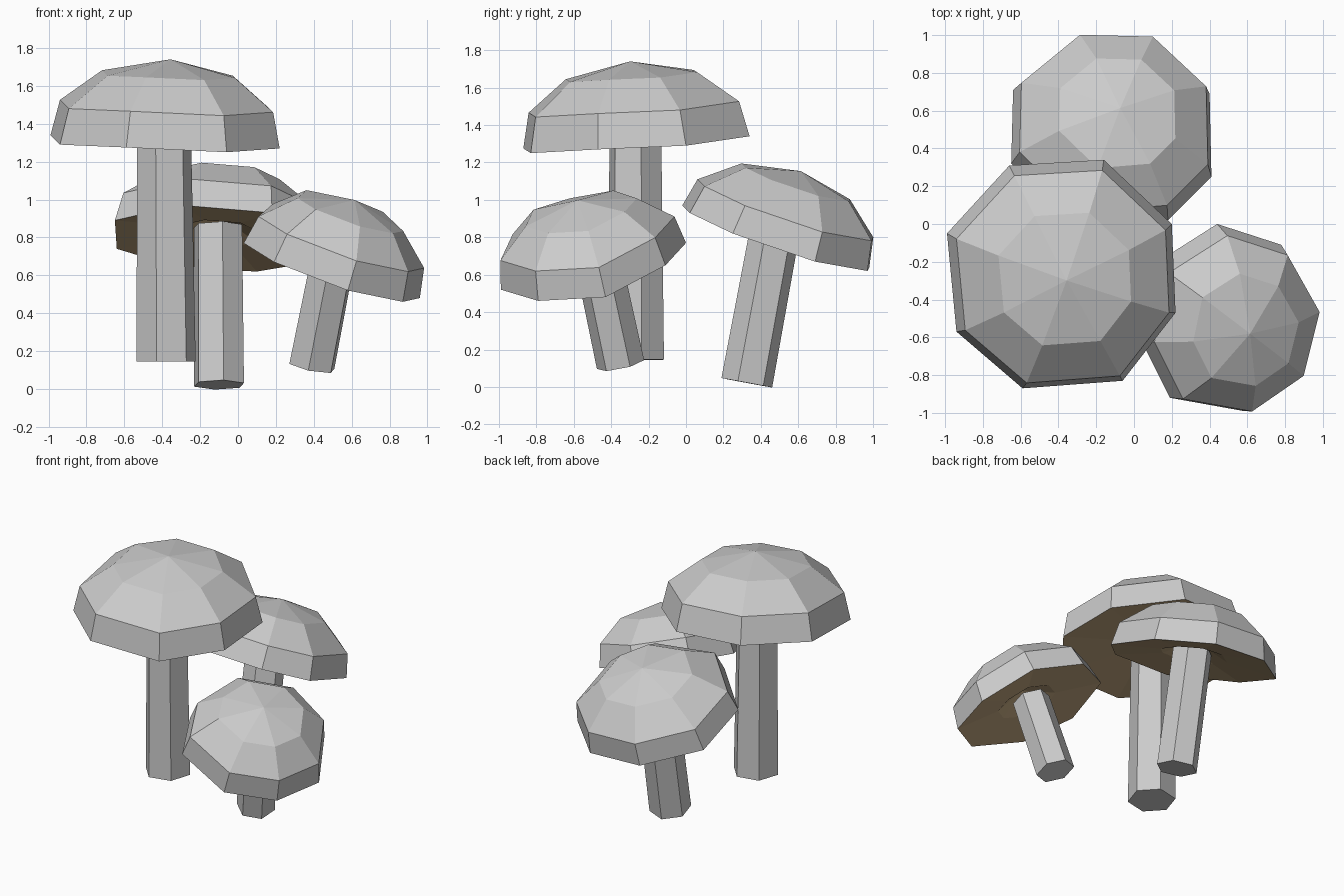
import bpy
import bmesh
import math
from mathutils import Vector, Matrix
from mathutils.geometry import normal

if "Cube" in bpy.data.objects:
    bpy.data.objects.remove(bpy.data.objects["Cube"])

gill_mat = bpy.data.materials.new("gill_brown")
gill_mat.diffuse_color = (0.50, 0.36, 0.20, 1)
gill_mat.use_nodes = True
gill_mat.node_tree.nodes["Principled BSDF"].inputs["Base Color"].default_value = gill_mat.diffuse_color


def finish(bm, name, mat=None):
    me = bpy.data.meshes.new(name)
    bm.to_mesh(me)
    bm.free()
    ob = bpy.data.objects.new(name, me)
    bpy.context.collection.objects.link(ob)
    if mat:
        me.materials.append(mat)


def shell(name, rim, levels, tip, flip=False, mat=None):
    """Rings scaled from the rim and lifted along its normal, closed by a tip."""
    pts = [Vector(p) for p in rim]
    mid = sum(pts, Vector()) / len(pts)
    n = normal(pts)
    if n.z < 0:
        n = -n
    bm = bmesh.new()
    rings = [[bm.verts.new(mid + (p - mid) * s + n * h) for p in pts]
             for s, h in [(1, 0)] + levels]
    top = bm.verts.new(mid + n * tip)
    k = len(pts)
    for lo, hi in zip(rings, rings[1:]):
        for i in range(k):
            j = (i + 1) % k
            bm.faces.new((lo[i], lo[j], hi[j], hi[i]))
    for i in range(k):
        bm.faces.new((rings[-1][i], rings[-1][(i + 1) % k], top))
    if flip:
        bmesh.ops.reverse_faces(bm, faces=bm.faces[:])
    bmesh.ops.triangulate(bm, faces=[f for f in bm.faces if len(f.verts) == 4])
    finish(bm, name, mat)


def stem(name, base, top, r_base, r_top, turn):
    """Six-sided leaning stem."""
    a, b = Vector(base), Vector(top)
    d = b - a
    rot = d.to_track_quat('Z', 'Y').to_matrix().to_4x4()
    bm = bmesh.new()
    bmesh.ops.create_cone(
        bm, cap_ends=True, segments=6, radius1=r_base, radius2=r_top, depth=d.length,
        matrix=Matrix.Translation((a + b) / 2) @ rot @ Matrix.Rotation(math.radians(turn), 4, 'Z'))
    finish(bm, name)


def mushroom(prefix, rim, wall, shoulder, tip, stem_args):
    shell(prefix + "_cap", rim, [wall, shoulder], tip)
    shell(prefix + "_gills", rim, [(0.40, 0.035)], 0.13, True, gill_mat)
    stem(prefix + "_stem", *stem_args)


# Tall mushroom, front left
mushroom("tall",
         [(-0.94, -0.57, 1.29), (-0.59, -0.87, 1.275), (-0.06, -0.83, 1.25),
          (0.22, -0.47, 1.27), (0.20, 0.00, 1.29), (-0.16, 0.34, 1.34),
          (-0.66, 0.31, 1.36), (-0.99, -0.05, 1.34)],
         (0.93, 0.19), (0.58, 0.36), 0.44,
         ((-0.38, -0.27, 0.145), (-0.39, -0.27, 1.36), 0.16, 0.145, 12))

# Small mushroom, front right
mushroom("small",
         [(0.19, -0.92, 0.67), (0.58, -0.99, 0.52), (0.87, -0.79, 0.46),
          (0.96, -0.43, 0.48), (0.78, -0.11, 0.65), (0.44, 0.00, 0.77),
          (0.11, -0.21, 0.84), (0.03, -0.60, 0.77)],
         (0.94, 0.16), (0.60, 0.31), 0.38,
         ((0.39, -0.35, 0.12), (0.50, -0.47, 0.68), 0.13, 0.125, 10))

# Middle mushroom, back
mushroom("middle",
         [(-0.65, 0.32, 0.89), (-0.30, -0.02, 0.97), (0.18, 0.02, 0.93),
          (0.41, 0.25, 0.82), (0.40, 0.69, 0.67), (0.10, 0.97, 0.62),
          (-0.31, 0.98, 0.64), (-0.64, 0.71, 0.74)],
         (0.94, 0.16), (0.58, 0.32), 0.39,
         ((-0.10, 0.325, 0.022), (-0.105, 0.48, 0.86), 0.14, 0.135, 8))
